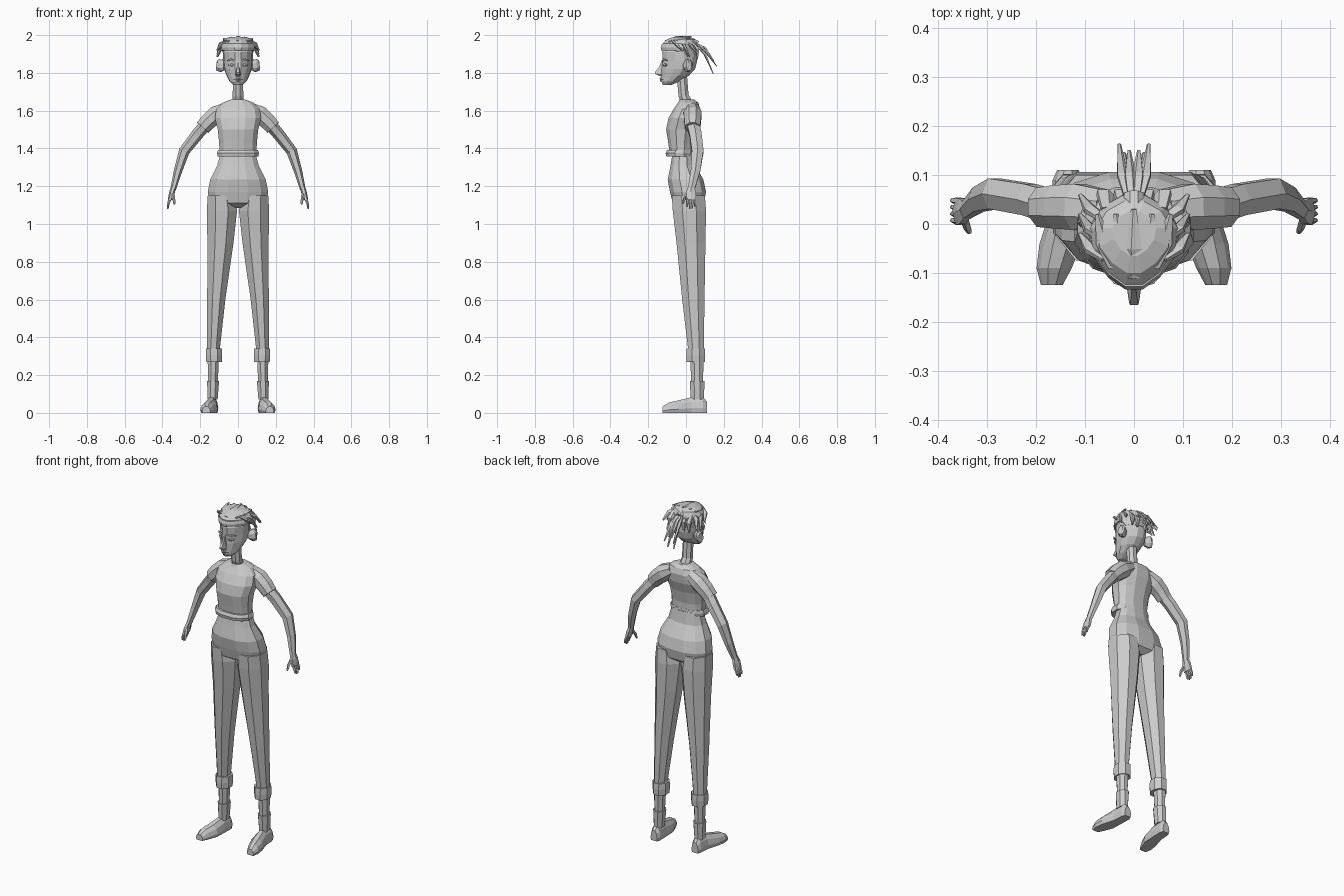
import bpy, bmesh, math
from mathutils import Vector


def skin(name, rings, mirror=False):
    """Join equal-length point rings into a capped, flat-shaded mesh."""
    bm = bmesh.new()
    vs = [[bm.verts.new(p) for p in r] for r in rings]
    n = len(vs[0])
    for a, b in zip(vs, vs[1:]):
        for i in range(n):
            j = (i + 1) % n
            bm.faces.new((a[i], a[j], b[j], b[i]))
    bm.faces.new(vs[0][::-1])
    bm.faces.new(vs[-1])
    bmesh.ops.recalc_face_normals(bm, faces=bm.faces)
    me = bpy.data.meshes.new(name)
    bm.to_mesh(me)
    bm.free()
    ob = bpy.data.objects.new(name, me)
    bpy.context.collection.objects.link(ob)
    if mirror:
        ob.modifiers.new("Mirror", 'MIRROR')
    return ob


def unit_ring(n, e=1.0):
    """Rounded-square outline with n points filling -1..1."""
    pts = []
    for i in range(n):
        a = math.tau * (i + 0.5) / n
        c, s = math.cos(a), math.sin(a)
        pts.append((math.copysign(abs(c) ** e, c), math.copysign(abs(s) ** e, s)))
    m = max(abs(p[0]) for p in pts)
    k = max(abs(p[1]) for p in pts)
    return [(x / m, y / k) for x, y in pts]


def stack(name, levels, n=12, e=1.0, taper=0.0, mirror=False):
    """Levels are (z, centre x, half width, front y, back y)."""
    rings = []
    for z, cx, w, f, b in levels:
        rings.append([(cx + w * u * (1 + taper * min(v, 0)), (f + b) / 2 + (b - f) / 2 * v, z)
                      for u, v in unit_ring(n, e)])
    return skin(name, rings, mirror)


def tube(name, pts, n=6, mirror=False, side=(0, 1, 0)):
    """Points are (x, y, z, radius along side, radius across)."""
    P = [Vector(p[:3]) for p in pts]
    rings = []
    for i, p in enumerate(pts):
        t = (P[min(i + 1, len(P) - 1)] - P[max(i - 1, 0)]).normalized()
        u = Vector(side)
        u = (u - t * u.dot(t)).normalized()
        w = t.cross(u)
        rings.append([P[i] + u * (p[3] * a) + w * (p[4] * b) for a, b in unit_ring(n)])
    return skin(name, rings, mirror)


# Trousers
stack("trouser_hips", [
    (1.085, 0, .025, -.03, .06), (1.11, 0, .15, -.07, .095), (1.17, 0, .16, -.085, .106),
    (1.235, 0, .147, -.097, .092), (1.31, 0, .11, -.082, .05), (1.38, 0, .09, -.07, .04)], e=.85)
stack("trouser_leg", [
    (.33, .13, .033, .012, .094), (.6, .115, .048, -.02, .098), (.9, .093, .069, -.05, .103),
    (1.07, .085, .08, -.07, .106), (1.15, .09, .07, -.075, .1)], n=8, mirror=True)
stack("trouser_cuff", [(.27, .127, .041, .004, .1), (.305, .127, .043, .002, .102),
                       (.34, .127, .042, .004, .1)], n=8, mirror=True)

# Shins, socks and shoes
stack("shin", [(.08, .133, .024, .03, .088), (.18, .132, .026, .027, .09),
               (.29, .131, .03, .022, .094)], n=8, mirror=True)
stack("sock", [(.07, .134, .026, .025, .095), (.17, .132, .032, .02, .098)], n=8, mirror=True)
outline = [(-.85, 0), (.85, 0), (1, .3), (.8, .7), (.35, 1), (-.35, 1), (-.8, .7), (-1, .3)]
skin("shoe", [[(cx + w * u, y, h * v) for u, v in outline] for y, cx, w, h in [
    (.11, .135, .022, .06), (.09, .135, .031, .085), (.03, .138, .032, .083),
    (-.04, .15, .043, .066), (-.09, .163, .036, .055), (-.125, .168, .022, .034)]], mirror=True)

# Shirt
stack("shirt_body", [
    (1.385, 0, .098, -.088, .035), (1.43, 0, .1, -.094, .036), (1.5, 0, .107, -.105, .05),
    (1.56, 0, .122, -.093, .07), (1.61, 0, .115, -.065, .075), (1.642, 0, .082, -.042, .065),
    (1.658, 0, .04, -.035, .045)], e=.85)
stack("shirt_hem", [(1.357, 0, .108, -.104, .035), (1.375, 0, .111, -.108, .038),
                    (1.392, 0, .105, -.1, .036)], e=.85)
tube("sleeve", [(.06, .03, 1.61, .04, .035), (.115, .035, 1.578, .047, .048),
                (.155, .035, 1.545, .044, .044), (.187, .034, 1.51, .04, .04)], 8, True)

# Arms, palms and digits
tube("arm", [(.16, .033, 1.54, .033, .033), (.215, .05, 1.475, .032, .032),
             (.285, .062, 1.385, .031, .029), (.318, .05, 1.28, .025, .022),
             (.343, .028, 1.185, .018, .015)], 6, True)
tube("palm", [(.342, .028, 1.195, .017, .014), (.35, .026, 1.165, .026, .015),
              (.36, .026, 1.128, .028, .011)], 6, True)
for i in range(4):
    y = .006 + .0135 * i
    drop = (.01, 0, .002, .014)[i]
    tube("finger", [(.357, y, 1.14, .007, .008), (.368, y + .001, 1.11, .0065, .007),
                    (.372, y + .001, 1.08 + drop, .004, .004)], 5, True)
tube("thumb", [(.346, .012, 1.165, .01, .009), (.34, -.008, 1.135, .008, .008),
               (.337, -.017, 1.105, .004, .005)], 5, True)

# Neck and head
tube("neck", [(0, .01, 1.63, .03, .032), (0, -.013, 1.68, .027, .028),
              (0, -.022, 1.79, .027, .027)], 8)
stack("head", [
    (1.737, 0, .026, -.122, -.075), (1.755, 0, .045, -.131, -.035), (1.785, 0, .06, -.13, .015),
    (1.82, 0, .073, -.129, .048), (1.86, 0, .078, -.124, .058), (1.91, 0, .08, -.126, .056),
    (1.955, 0, .07, -.105, .045)], taper=.25)

# Face
skin("nose", [[(-w, -.115, z), (w, -.115, z), (w * .6, y, z), (-w * .6, y, z)] for z, w, y in [
    (1.782, .01, -.135), (1.792, .017, -.16), (1.803, .014, -.165), (1.83, .008, -.143),
    (1.865, .007, -.128)]])
tube("upper_lip", [(-.024, -.118, 1.765, .003, .003), (0, -.135, 1.769, .006, .005),
                   (.024, -.118, 1.765, .003, .003)], 6, side=(0, 0, 1))
tube("lower_lip", [(-.018, -.121, 1.761, .003, .003), (0, -.134, 1.759, .005, .004),
                   (.018, -.121, 1.761, .003, .003)], 6, side=(0, 0, 1))
tube("eye", [(.022, -.118, 1.84, .004, .004), (.036, -.113, 1.842, .009, .007),
             (.05, -.103, 1.842, .004, .004)], 6, True, (0, 0, 1))
tube("eyebrow", [(.016, -.126, 1.862, .003, .003), (.038, -.119, 1.87, .005, .004),
                 (.058, -.1, 1.865, .002, .002)], 4, True, (0, 0, 1))
tube("ear", [(.07, .0, 1.836, .016, .022), (.09, .008, 1.838, .022, .033),
             (.105, .018, 1.842, .019, .031), (.11, .02, 1.842, .011, .022)], 8, True)

# Hair cap and headband
stack("hair_cap", [
    (1.885, 0, .07, -.07, .06), (1.925, 0, .088, -.124, .06), (1.955, 0, .09, -.124, .058),
    (1.978, 0, .076, -.1, .046), (1.99, 0, .045, -.065, .025)], taper=.3)
stack("headband", [(1.918, 0, .09, -.131, .056), (1.935, 0, .094, -.134, .058),
                   (1.952, 0, .09, -.128, .056)], taper=.3)


def strand(pts, w, mirror=True):
    k = (.7, 1, .3)
    tube("hair_strand", [(*p, w * s, w * s * .5) for p, s in zip(pts, k)], 5, mirror, (1, .2, 0))


# Strands swept back over the crown
strand([(0, -.11, 1.965), (0, -.05, 1.985), (0, .03, 1.993)], .02, False)
for x in (.03, .06):
    d = x * .2
    strand([(x * .7, -.1 + d, 1.965), (x * 1.05, -.05 + d, 1.983 - d), (x * 1.25, .02, 1.995 - d)], .018)
# Strands on the sides, lower tips pointing out and down
for y, z, tip in [(-.05, 1.955, 1.92), (-.01, 1.95, 1.885), (.03, 1.945, 1.9)]:
    strand([(.06, y - .02, z + .01), (.09, y, z - .005), (.11, y + .03, tip)], .017)
# Locks on the back of the head
for x in (.02, .055):
    strand([(x, .03, 1.96), (x + .005, .062, 1.925), (x + .008, .06, 1.87)], .02)

# Ponytail
tube("hair_tie", [(0, .035, 1.965, .02, .018), (0, .06, 1.952, .02, .018)], 8, side=(1, 0, 0))
for x, y, z in [(.03, .163, 1.835), (.02, .145, 1.795), (.01, .15, 1.86)]:
    strand([(x * .3, .045, 1.96), (x * .8, .1, (1.96 + z) / 2 + .022), (x, y, z)], .013)
